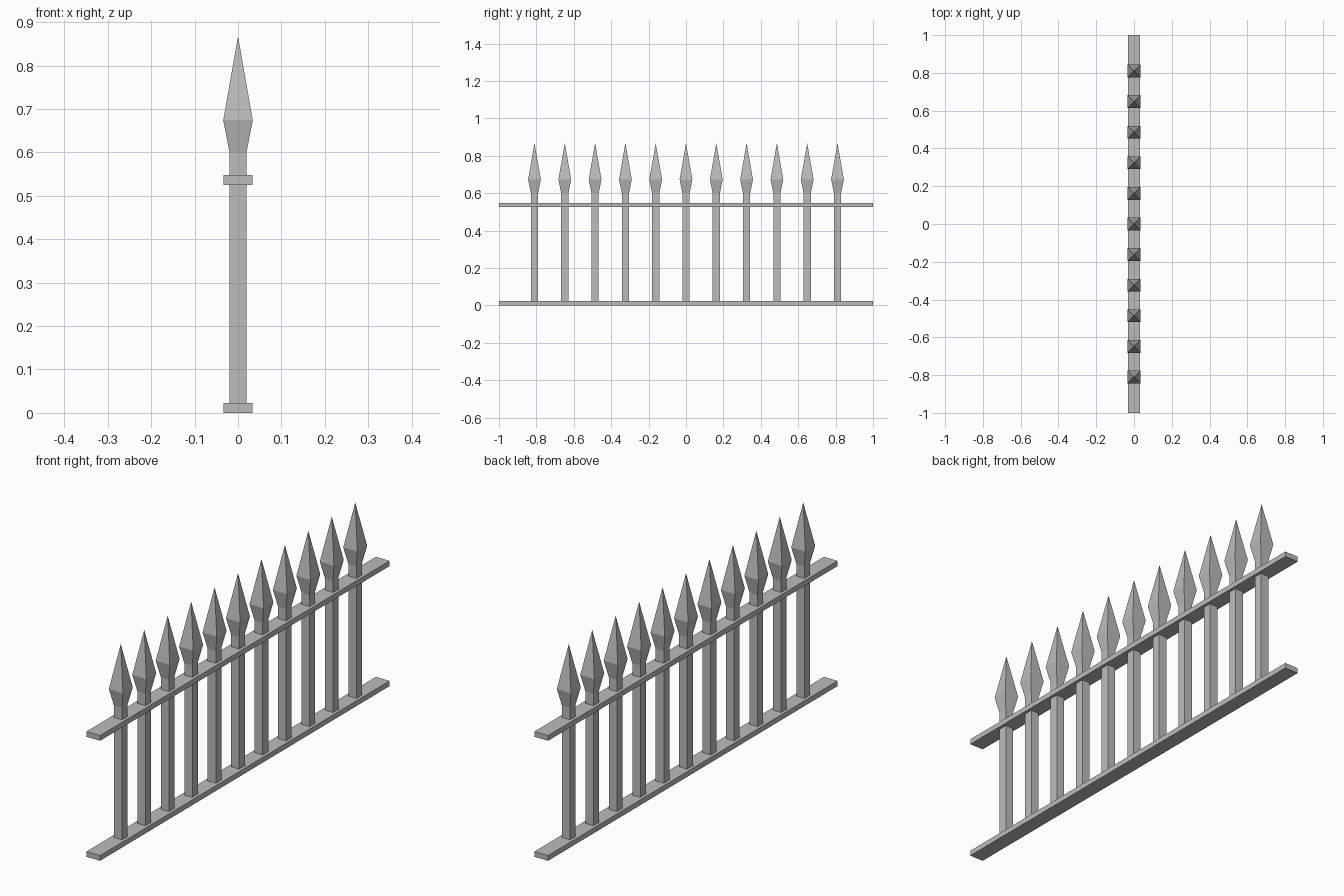
import bpy
import bmesh

cube = bpy.data.objects.get("Cube")
if cube:
    bpy.data.objects.remove(cube, do_unlink=True)

# Single grey metal
metal = bpy.data.materials.new("grey_metal")
metal.use_nodes = True
grey = (0.5, 0.5, 0.5, 1)
metal.diffuse_color = grey
metal.node_tree.nodes["Principled BSDF"].inputs["Base Color"].default_value = grey

RAIL_HALF, RAIL_HEIGHT, UPPER_RAIL_Z = 0.033, 0.023, 0.525
BAR_COUNT, BAR_SPACING = 11, 0.162


def square_loft(name, sections, y=0.0, length=1.0):
    """Stack square rings given as (half width, height); zero width makes a tip."""
    bm = bmesh.new()
    rings = []
    for half, z in sections:
        if half == 0:
            rings.append([bm.verts.new((0, 0, z))])
        else:
            corners = ((-1, -1), (1, -1), (1, 1), (-1, 1))
            rings.append([bm.verts.new((sx * half, sy * half * length, z))
                          for sx, sy in corners])
    for low, high in zip(rings, rings[1:]):
        for i in range(4):
            j = (i + 1) % 4
            if len(high) == 1:
                bm.faces.new((low[i], low[j], high[0]))
            else:
                bm.faces.new((low[i], low[j], high[j], high[i]))
    bm.faces.new(rings[0][::-1])
    if len(rings[-1]) == 4:
        bm.faces.new(rings[-1])
    mesh = bpy.data.meshes.new(name)
    bm.to_mesh(mesh)
    bm.free()
    mesh.materials.append(metal)
    obj = bpy.data.objects.new(name, mesh)
    obj.location.y = y
    bpy.context.collection.objects.link(obj)
    return obj


# Long flat rails
for name, z in (("lower_rail", 0), ("upper_rail", UPPER_RAIL_Z)):
    square_loft(name, [(RAIL_HALF, z), (RAIL_HALF, z + RAIL_HEIGHT)],
                length=1 / RAIL_HALF)

# Upright bars, each ending in a spear point
for n in range(BAR_COUNT):
    y = (n - BAR_COUNT // 2) * BAR_SPACING
    square_loft(f"spear_bar_{n + 1}",
                [(0.0195, 0.01), (0.0195, 0.6), (0.034, 0.674), (0, 0.867)], y)
